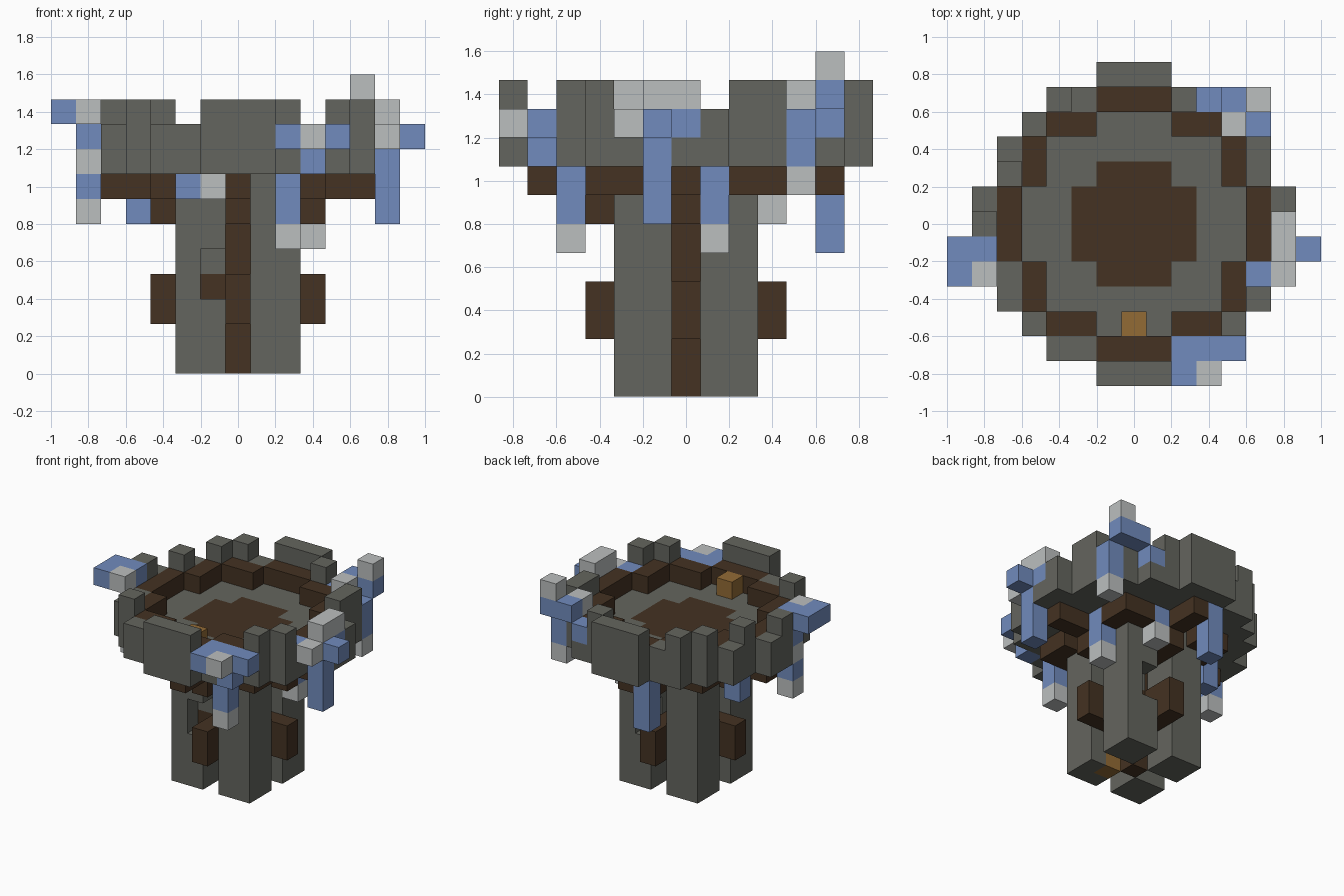
import bpy, bmesh
from mathutils import Vector

cube = bpy.data.objects.get("Cube")
if cube:
    bpy.data.objects.remove(cube, do_unlink=True)

UNIT = 2 / 15
SIDES = (-1, 1)


def material(name, color):
    mat = bpy.data.materials.new(name)
    mat.use_nodes = True
    mat.diffuse_color = (*color, 1)
    mat.node_tree.nodes["Principled BSDF"].inputs["Base Color"].default_value = (*color, 1)
    return mat


stone = material("stone_grey", (.127, .13, .112))
wood = material("dark_wood", (.058, .032, .016))
blue = material("crystal_blue", (.165, .26, .51))
pale = material("pale_crystal", (.5, .52, .52))
gold = material("golden_brown", (.29, .147, .036))

cells = {}      # block position -> part name
part_mat = {}   # part name -> material


def span(a):
    return range(min(a), max(a) + 1) if isinstance(a, tuple) else (a,)


def fill(part, mat, x, y, z):
    """Fill a box of blocks; each range is a number or (first, last)."""
    part_mat[part] = mat
    for i in span(x):
        for j in span(y):
            for k in span(z):
                cells[i, j, k] = part


def clear(x, y, z):
    for i in span(x):
        for j in span(y):
            for k in span(z):
                cells.pop((i, j, k), None)


def ring(part, mat, r, z):
    """Octagonal ring whose flat sides lie r blocks from the middle."""
    for s in SIDES:
        fill(part, mat, (-1, 1), s * r, z)
        fill(part, mat, s * r, (-1, 1), z)
        for t in SIDES:
            fill(part, mat, (s * 2, s * 3), t * (r - 1), z)
            fill(part, mat, s * (r - 1), (t * 2, t * 3), z)
            if r > 5:
                fill(part, mat, s * 4, t * 4, z)


# Four pillars around a wooden core
for s in SIDES:
    for t in SIDES:
        fill("pillars", stone, (s, s * 2), (t, t * 2), (0, 7))
fill("core_post", wood, 0, 0, (0, 7))

# Crossing beams through the tower and brackets under the platform
for reach, height in ((3, (2, 3)), (3, 6), (5, 7)):
    fill("cross_beams", wood, (-reach, reach), 0, height)
    fill("cross_beams", wood, 0, (-reach, reach), height)
for s in SIDES:
    for t in SIDES:
        fill("corner_brackets", wood, s * 3, (t * 2, t * 3), 7)
        fill("corner_brackets", wood, s * 2, t * 3, 7)

# Window recesses in two pillars
for s in SIDES:
    clear(s, s * 2, (3, 4))
    fill("window_sills", wood, s, s, 3)

# Platform floor with wooden centre
ring("floor", stone, 5, 8)
for r in (4, 3):
    fill("floor", stone, (-r, r), (r - 7, 7 - r), 8)
    fill("floor", stone, (r - 7, 7 - r), (-r, r), 8)
fill("floor_inlay", wood, (-2, 2), (-1, 1), 8)
fill("floor_inlay", wood, (-1, 1), (-2, 2), 8)

# Walkway and parapet with crenel gaps
ring("walkway", wood, 5, 9)
ring("parapet", stone, 6, (8, 10))
clear((-3, -2), -5, 10)
clear((2, 3), -5, 10)
clear(-5, (-3, -2), 10)
clear(5, -2, 10)
clear(-5, 3, 10)
clear(-2, 5, 10)
clear(3, 5, 10)
for s in SIDES:
    clear(s * 6, 1, 10)

# Chests
fill("floor_chest", gold, 0, -4, 9)
fill("base_chest", gold, 1, -1, 0)

# Front left crystal growth
fill("front_crystal", blue, (2, 4), -5, 9)
fill("front_crystal", blue, 2, -6, 9)
fill("front_crystal", blue, 3, -5, 8)
fill("front_crystal_tip", pale, 3, -6, 9)

# Left side crystal growth
fill("left_crystal", blue, 6, -1, (6, 9))
fill("left_crystal", blue, 7, -1, 9)
fill("left_crystal", blue, 6, 0, 9)
fill("left_crystal", blue, 5, -2, 9)
fill("left_crystal_tip", pale, 6, (-1, 0), 10)
fill("left_crystal_tip", pale, 6, -2, 9)

# Back corner crystal growth
fill("back_crystal", blue, 5, 4, (8, 9))
fill("back_crystal", blue, (4, 5), 5, 10)
fill("back_crystal", blue, 3, 5, 9)
fill("back_crystal_tip", pale, 5, 5, 11)
fill("back_crystal_tip", pale, 4, 4, 10)
fill("back_crystal_tip", pale, 5, 4, 7)

# Right side crystal growth
fill("right_crystal", blue, (-7, -6), -1, 10)
fill("right_crystal", blue, -7, -2, 10)
fill("right_crystal", blue, -6, -1, (7, 9))
fill("right_crystal_tip", pale, -6, -2, 10)
fill("right_crystal_tip", pale, -6, -1, 8)
fill("right_crystal_tip", pale, -6, -1, 6)

# Crystals hanging below the platform
for x, y, low in ((2, -4, 6), (3, 1, 6), (1, 3, 7)):
    fill("hanging_crystals", blue, x, y, (low, 7))
    fill("hanging_crystal_tips", pale, x, y, low - 1)
fill("hanging_crystals", blue, -1, 5, (5, 7))
fill("hanging_crystals", blue, -4, 1, (6, 7))
fill("hanging_crystals", blue, -2, -4, 7)
fill("hanging_crystal_tips", pale, -1, -4, 7)


def build(part):
    """Make one object from the exposed block faces of a part."""
    bm = bmesh.new()
    for cell, owner in cells.items():
        if owner != part:
            continue
        mid = Vector(cell) + Vector((0, 0, .5))
        for axis in range(3):
            for s in SIDES:
                n = Vector((0, 0, 0))
                n[axis] = s
                if tuple(int(c + d) for c, d in zip(cell, n)) in cells:
                    continue
                u = Vector((0, 0, 0))
                u[(axis + 1) % 3] = .5
                v = n.cross(u)
                corners = (-u - v, u - v, u + v, v - u)
                bm.faces.new([bm.verts.new((mid + n / 2 + c) * UNIT) for c in corners])
    bmesh.ops.remove_doubles(bm, verts=bm.verts, dist=UNIT / 100)
    mesh = bpy.data.meshes.new(part)
    bm.to_mesh(mesh)
    bm.free()
    mesh.materials.append(part_mat[part])
    bpy.context.collection.objects.link(bpy.data.objects.new(part, mesh))


for part in part_mat:
    build(part)
